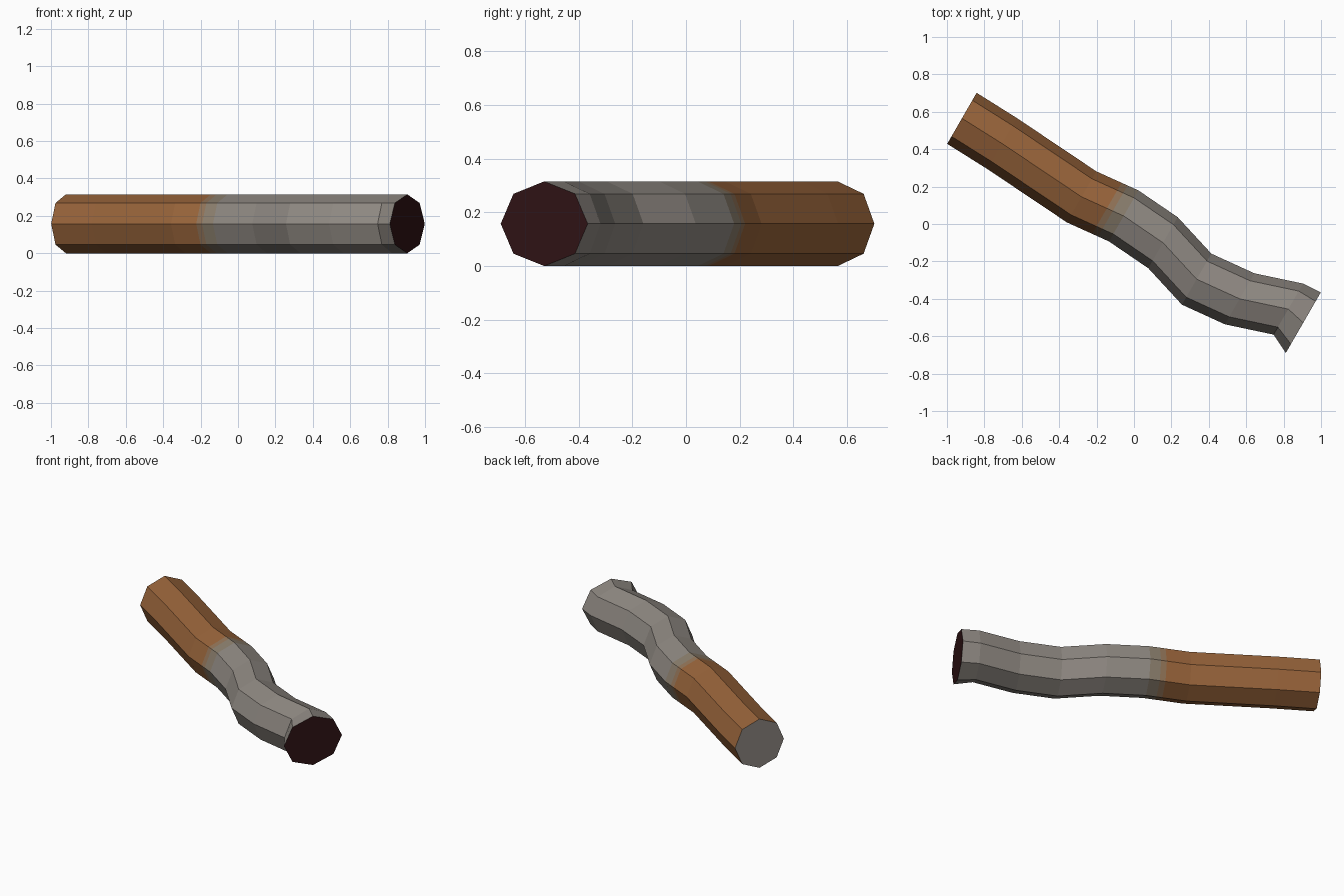
import bpy, bmesh, math
from mathutils import Vector

cube = bpy.data.objects.get("Cube")
if cube:
    bpy.data.objects.remove(cube, do_unlink=True)


def material(name, rgb):
    mat = bpy.data.materials.new(name)
    mat.use_nodes = True
    mat.diffuse_color = (*rgb, 1)
    mat.node_tree.nodes["Principled BSDF"].inputs["Base Color"].default_value = (*rgb, 1)
    return mat


BROWN, BLEND, TAUPE, GREY, MAROON = range(5)
MATERIALS = [
    material("brown", (0.31, 0.125, 0.042)),
    material("brown_taupe", (0.28, 0.17, 0.095)),
    material("taupe", (0.25, 0.205, 0.15)),
    material("stone_grey", (0.27, 0.245, 0.22)),
    material("dark_maroon", (0.03, 0.0065, 0.0075)),
]

SIDES = 8
RADIUS = 0.1575
FLARE = 0.187                       # wider half-width of the mouth
ACROSS = Vector((0.5, 0.866, 0))    # every ring lies in the same upright plane
UP = Vector((0, 0, 1))

# Centre line of the winding tube, seen from above
path = [Vector((x, y, RADIUS)) for x, y in (
    (-0.92, 0.565), (-0.705, 0.43), (-0.28, 0.145), (-0.055, 0.043),
    (0.155, -0.10), (0.335, -0.295), (0.565, -0.40), (0.825, -0.455),
    (0.905, -0.528))]

# Extra rings where the brown fades into grey
start, end = path[2], path[3]
path[3:3] = [start.lerp(end, t) for t in (0.6, 0.74)]
colours = [BROWN] * 3 + [BLEND, TAUPE] + [GREY] * 5

bm = bmesh.new()


def ring(centre, half_width):
    verts = []
    for i in range(SIDES):
        a = math.tau * i / SIDES
        verts.append(bm.verts.new(
            centre + ACROSS * half_width * math.cos(a) + UP * RADIUS * math.sin(a)))
    return verts


# Tube walls
rings = [ring(c, FLARE if c == path[-1] else RADIUS) for c in path]
for a, b, colour in zip(rings, rings[1:], colours):
    for i in range(SIDES):
        j = (i + 1) % SIDES
        bm.faces.new((a[i], a[j], b[j], b[i])).material_index = colour

# End caps
bm.faces.new(rings[0]).material_index = GREY
bm.faces.new(rings[-1]).material_index = MAROON
bmesh.ops.recalc_face_normals(bm, faces=bm.faces)

mesh = bpy.data.meshes.new("winding_tube")
bm.to_mesh(mesh)
bm.free()
for mat in MATERIALS:
    mesh.materials.append(mat)
tube = bpy.data.objects.new("winding_tube", mesh)
bpy.context.collection.objects.link(tube)
